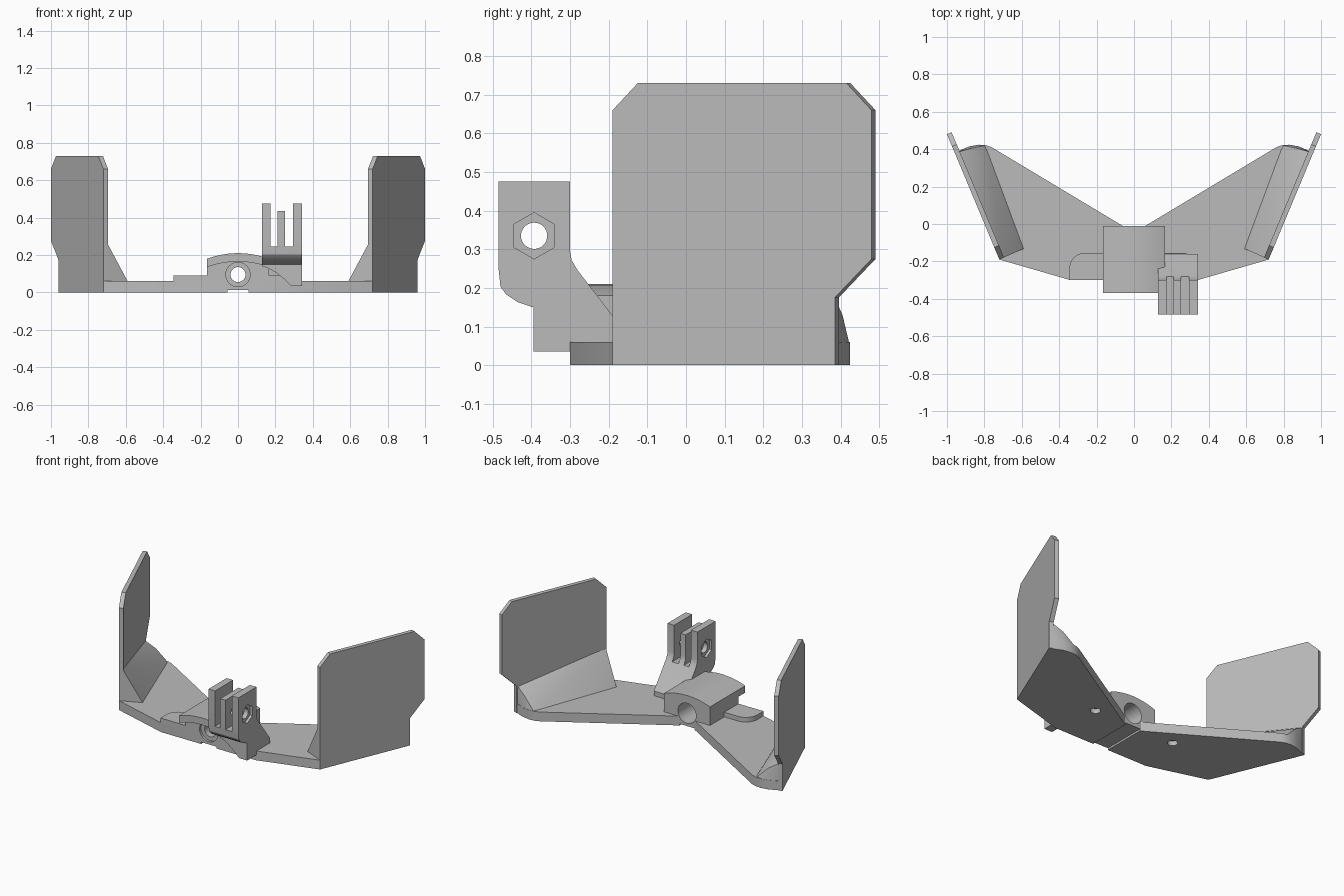
import bpy, bmesh, math
from mathutils import Vector

if "Cube" in bpy.data.objects:
    bpy.data.objects.remove(bpy.data.objects["Cube"], do_unlink=True)

grey = bpy.data.materials.new("light grey plastic")
grey.use_nodes = True
grey.diffuse_color = (0.5, 0.5, 0.5, 1)
grey.node_tree.nodes["Principled BSDF"].inputs["Base Color"].default_value = (0.5, 0.5, 0.5, 1)


def finish(name, bm):
    bmesh.ops.recalc_face_normals(bm, faces=bm.faces)
    me = bpy.data.meshes.new(name)
    bm.to_mesh(me)
    bm.free()
    me.materials.append(grey)
    ob = bpy.data.objects.new(name, me)
    bpy.context.collection.objects.link(ob)
    return ob


def prism(name, outline, lo, hi, place):
    """Extrude a 2D outline; place(a, b, t) maps it into space."""
    bm = bmesh.new()
    low = [bm.verts.new(place(a, b, lo)) for a, b in outline]
    high = [bm.verts.new(place(a, b, hi)) for a, b in outline]
    bm.faces.new(low)
    bm.faces.new(high)
    n = len(outline)
    for i in range(n):
        j = (i + 1) % n
        bm.faces.new((low[i], low[j], high[j], high[i]))
    return finish(name, bm)


def along_x(a, b, t): return (t, a, b)
def along_y(a, b, t): return (a, t, b)
def along_z(a, b, t): return (a, b, t)


def arc(cx, cy, r, start, end, n):
    return [(cx + r * math.cos(math.radians(start + (end - start) * i / n)),
             cy + r * math.sin(math.radians(start + (end - start) * i / n))) for i in range(n + 1)]


def circle(cx, cy, r, n=32, start=0):
    return arc(cx, cy, r, start, start + 360, n)[:-1]


def rect(a0, a1, b0, b1):
    return [(a0, b0), (a1, b0), (a1, b1), (a0, b1)]


def cut(targets, outline, lo, hi, place):
    cutter = prism("cutter", outline, lo, hi, place)
    cutter.hide_render = True
    for ob in targets:
        bpy.context.view_layer.objects.active = ob
        mod = ob.modifiers.new("cut", 'BOOLEAN')
        mod.operation, mod.solver, mod.object = 'DIFFERENCE', 'EXACT', cutter
        bpy.ops.object.modifier_apply(modifier=mod.name)
    bpy.data.objects.remove(cutter, do_unlink=True)


# Base plate with swept wings
half = [(0.06, -0.01), (0.76, 0.41), (0.79, 0.421), (0.83, 0.424), (0.88, 0.415),
        (0.95, 0.385), (0.72, -0.19), (0.34, -0.30)]
base = prism("base_plate", half + [(-x, y) for x, y in reversed(half)], 0, 0.06, along_z)

# Side panels and their sloping ribs
along = Vector((0.28, 0.67, 0)).normalized()
inward = Vector((-along.y, along.x, 0))
panel_outline = [(-0.19, 0), (-0.19, 0.66), (-0.125, 0.73), (0.415, 0.73), (0.48, 0.66),
                 (0.48, 0.275), (0.385, 0.175), (0.385, 0)]
rib_points = [(0.585, -0.13, 0.05), (0.71, -0.185, 0.05), (0.705, -0.183, 0.275),
              (0.79, 0.421, 0.05), (0.83, 0.424, 0.05), (0.88, 0.415, 0.05),
              (0.94, 0.385, 0.05), (0.94, 0.385, 0.175), (0.87, 0.405, 0.13)]
for side, s in (("left", 1), ("right", -1)):
    def on_panel(y, z, t):
        p = Vector((0.72, -0.19, 0)) + along * ((y + 0.19) / along.y) + inward * t
        return (s * p.x, p.y, z)
    prism(side + "_panel", panel_outline, 0, 0.027, on_panel)
    bm = bmesh.new()
    for x, y, z in rib_points:
        bm.verts.new((s * x, y, z))
    hull = bmesh.ops.convex_hull(bm, input=bm.verts)
    bmesh.ops.delete(bm, geom=hull["geom_interior"], context='VERTS')
    finish(side + "_rib", bm)
    cut([base], circle(s * 0.29, 0, 0.03), -0.05, 0.03, along_z)

# Rounded shelf across the front
shelf = prism("shelf", [(-0.345, -0.30), (0.34, -0.30)] + arc(0.26, -0.235, 0.08, 0, 90, 8)
              + arc(-0.265, -0.235, 0.08, 90, 180, 8), 0.03, 0.09, along_z)

# Central block with an arched, overhanging cap
rise = [(0.165 * math.cos(math.pi * i / 12), 0) for i in range(13)]
top = [(x, 0.21 - 0.03 * (x / 0.165) ** 2) for x, _ in rise]
under = [(x, z - 0.045) for x, z in top]
block = prism("centre_block", [(-0.165, 0.01), (0.165, 0.01)] + under, -0.30, -0.01, along_y)
cap = prism("arched_cap", top + under[::-1], -0.37, -0.01, along_y)

# Axle bore with wider mouths, and the slot beneath
body = [base, shelf, block]
cut(body, circle(0, 0.095, 0.04), -0.5, 0.1, along_y)
cut(body, circle(0, 0.095, 0.065), -0.2, 0.1, along_y)
cut(body, circle(0, 0.095, 0.065), -0.5, -0.285, along_y)
cut([base, block], rect(-0.055, 0.055, -0.05, 0.012), -0.5, 0.1, along_y)

# Three-pronged mount
mount = prism("pronged_mount", [
    (-0.485, 0.475), (-0.30, 0.475), (-0.30, 0.295), (-0.296, 0.272), (-0.28, 0.245),
    (-0.195, 0.135), (-0.16, 0.09), (-0.16, 0.06), (-0.30, 0.06), (-0.30, 0.035),
    (-0.395, 0.035), (-0.395, 0.15), (-0.435, 0.163), (-0.465, 0.183), (-0.48, 0.203),
    (-0.485, 0.25)], 0.128, 0.342, along_x)
for x0, x1, z0 in ((0.175, 0.212, 0.245), (0.25, 0.295, 0.245), (0.2, 0.27, 0.435)):
    cut([mount], rect(x0, x1, z0, 0.6), -0.6, -0.2, along_y)
cut([mount], [(0.1, 0), (0.29, 0), (0.285, 0.035), (0.25, 0.068), (0.2, 0.108),
              (0.16, 0.13), (0.1, 0.15)], -0.5, -0.29, along_y)
cut([mount], circle(-0.393, 0.335, 0.034), 0, 0.5, along_x)
for x0, x1 in ((0.1, 0.145), (0.325, 0.4)):
    cut([mount], circle(-0.393, 0.335, 0.06, 6, 30), x0, x1, along_x)

# Smooth the curved faces and keep the edges crisp
bpy.ops.object.select_all(action='DESELECT')
for ob in bpy.context.collection.objects:
    if ob.type == 'MESH' and ob.data.materials and ob.data.materials[0] == grey:
        ob.select_set(True)
        bpy.context.view_layer.objects.active = ob
bpy.ops.object.shade_smooth_by_angle(angle=math.radians(25))
